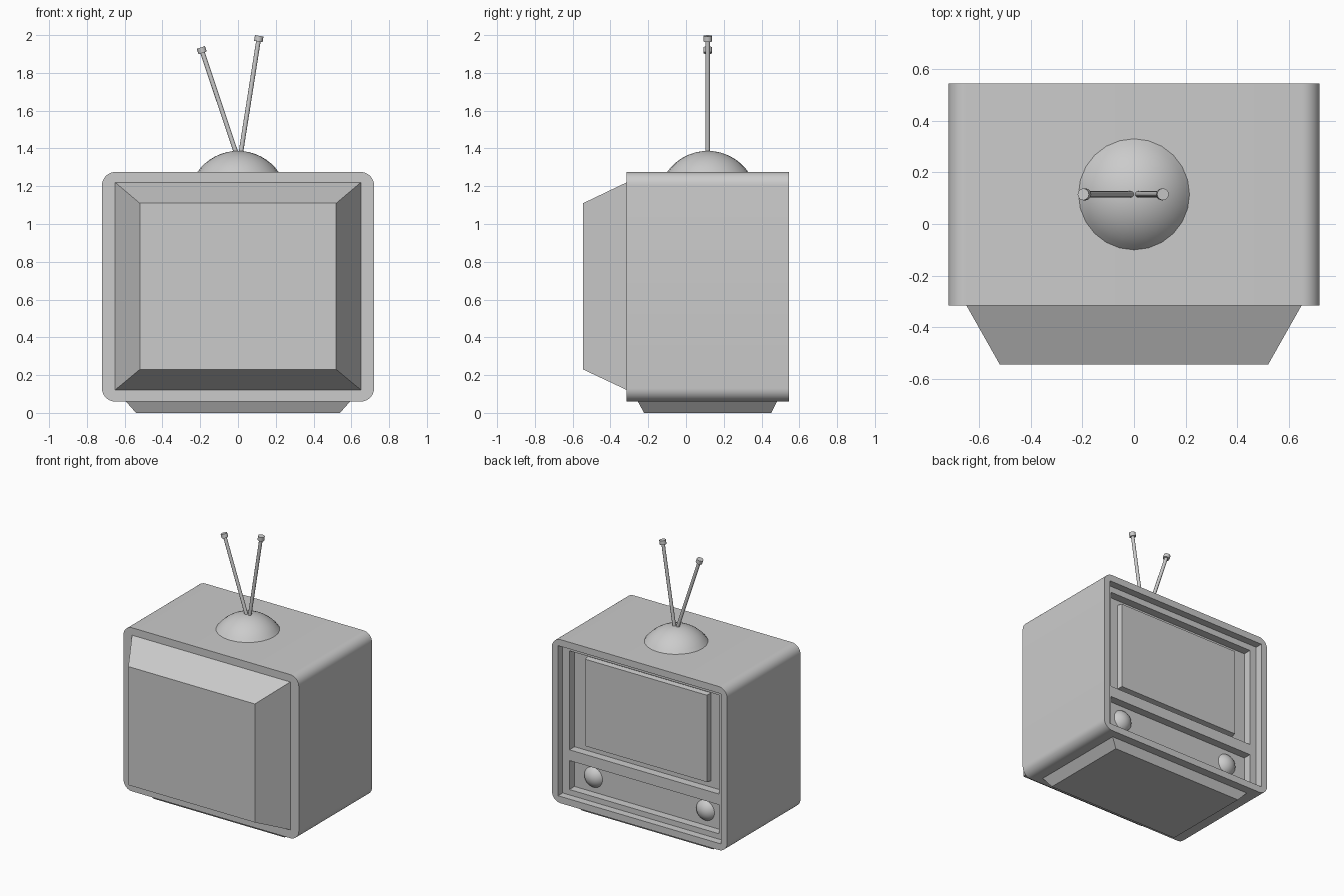
import bpy, bmesh, math
from mathutils import Vector

if "Cube" in bpy.data.objects:
    bpy.data.objects.remove(bpy.data.objects["Cube"])


def finish(name, bm, smooth=False):
    bmesh.ops.recalc_face_normals(bm, faces=bm.faces)
    mesh = bpy.data.meshes.new(name)
    bm.to_mesh(mesh)
    bm.free()
    ob = bpy.data.objects.new(name, mesh)
    bpy.context.collection.objects.link(ob)
    if smooth:
        smooth_by_angle(ob)
    return ob


def smooth_by_angle(ob):
    bpy.ops.object.select_all(action='DESELECT')
    ob.select_set(True)
    bpy.context.view_layer.objects.active = ob
    bpy.ops.object.shade_smooth_by_angle(angle=math.radians(35))


def loft(name, loops):
    """Closed solid through loops holding the same number of points."""
    bm = bmesh.new()
    rings = [[bm.verts.new(p) for p in loop] for loop in loops]
    for a, b in zip(rings, rings[1:]):
        for i in range(len(a)):
            j = (i + 1) % len(a)
            bm.faces.new((a[i], a[j], b[j], b[i]))
    bm.faces.new(rings[0])
    bm.faces.new(rings[-1])
    return finish(name, bm)


def rect_xz(x, z0, z1, y):
    return [(-x, y, z0), (x, y, z0), (x, y, z1), (-x, y, z1)]


def rect_xy(x, y0, y1, z):
    return [(-x, y0, z), (x, y0, z), (x, y1, z), (-x, y1, z)]


def rounded_xz(x, z0, z1, y, r, n=8):
    corners = [(x - r, z1 - r), (r - x, z1 - r), (r - x, z0 + r), (x - r, z0 + r)]
    return [(cx + r * math.cos((k + i / n) * math.pi / 2), y,
             cz + r * math.sin((k + i / n) * math.pi / 2))
            for k, (cx, cz) in enumerate(corners) for i in range(n + 1)]


def dome(name, centre, radius, height, axis, segs=24, rings=8):
    """Spherical cap on a flat base, pointing along axis."""
    R = (radius ** 2 + height ** 2) / (2 * height)
    full = math.asin(radius / R)
    rot = Vector((0, 0, 1)).rotation_difference(Vector(axis))
    bm = bmesh.new()
    profile = [bm.verts.new((R * math.sin(full * i / rings), 0,
                             R * math.cos(full * i / rings) - R + height))
               for i in range(rings + 1)]
    profile.append(bm.verts.new((0, 0, 0)))
    edges = [bm.edges.new(p) for p in zip(profile, profile[1:])]
    bmesh.ops.spin(bm, geom=profile + edges, cent=(0, 0, 0), axis=(0, 0, 1),
                   angle=2 * math.pi, steps=segs)
    bmesh.ops.remove_doubles(bm, verts=bm.verts, dist=1e-5)
    for v in bm.verts:
        v.co = rot @ v.co + Vector(centre)
    return finish(name, bm, True)


def rod(name, a, b, radius, segs=12):
    a, b = Vector(a), Vector(b)
    bm = bmesh.new()
    bmesh.ops.create_cone(bm, cap_ends=True, segments=segs, radius1=radius,
                          radius2=radius, depth=(b - a).length)
    rot = Vector((0, 0, 1)).rotation_difference(b - a)
    for v in bm.verts:
        v.co = rot @ v.co + (a + b) / 2
    return finish(name, bm, True)


# Cabinet with a recessed front, then screen and control openings
cabinet = loft("cabinet", [rounded_xz(0.72, 0.06, 1.275, y, 0.07) for y in (-0.315, 0.545)])
cuts = [(0.67, 0.11, 1.225, 0.49), (0.615, 0.445, 1.18, 0.43), (0.615, 0.15, 0.365, 0.43)]
for x, z0, z1, y in cuts:
    cutter = loft("cutter", [rect_xz(x, z0, z1, y), rect_xz(x, z0, z1, 0.7)])
    cutter.hide_render = True
    mod = cabinet.modifiers.new("recess", 'BOOLEAN')
    mod.operation, mod.solver, mod.object = 'DIFFERENCE', 'EXACT', cutter
    bpy.context.view_layer.objects.active = cabinet
    bpy.ops.object.modifier_apply(modifier=mod.name)
    bpy.data.objects.remove(cutter)
smooth_by_angle(cabinet)

# Tapered tube housing at the back, and the foot
loft("tube_housing", [rect_xz(0.65, 0.122, 1.22, -0.315), rect_xz(0.52, 0.23, 1.11, -0.545)])
loft("foot", [rect_xy(0.54, -0.222, 0.452, 0), rect_xy(0.595, -0.256, 0.483, 0.062)])

# Raised screen and knobs
loft("screen", [rect_xz(0.505, 0.49, 1.145, 0.428), rect_xz(0.50, 0.495, 1.14, 0.468)])
for side, x in (("left", 0.46), ("right", -0.46)):
    dome("knob_" + side, (x, 0.43, 0.26), 0.075, 0.04, (0, 1, 0))

# Antenna dome, rods and tips
dome("antenna_base", (0, 0.115, 1.274), 0.216, 0.113, (0, 0, 1))
for side, x0, tip in (("left", -0.008, (-0.198, 0.115, 1.938)),
                      ("right", 0.014, (0.113, 0.115, 2.0))):
    a, t = Vector((x0, 0.115, 1.37)), Vector(tip)
    d = (t - a).normalized()
    t -= d * 0.004
    rod("antenna_rod_" + side, a, t - d * 0.02, 0.012)
    rod("antenna_tip_" + side, t - d * 0.03, t, 0.023)
